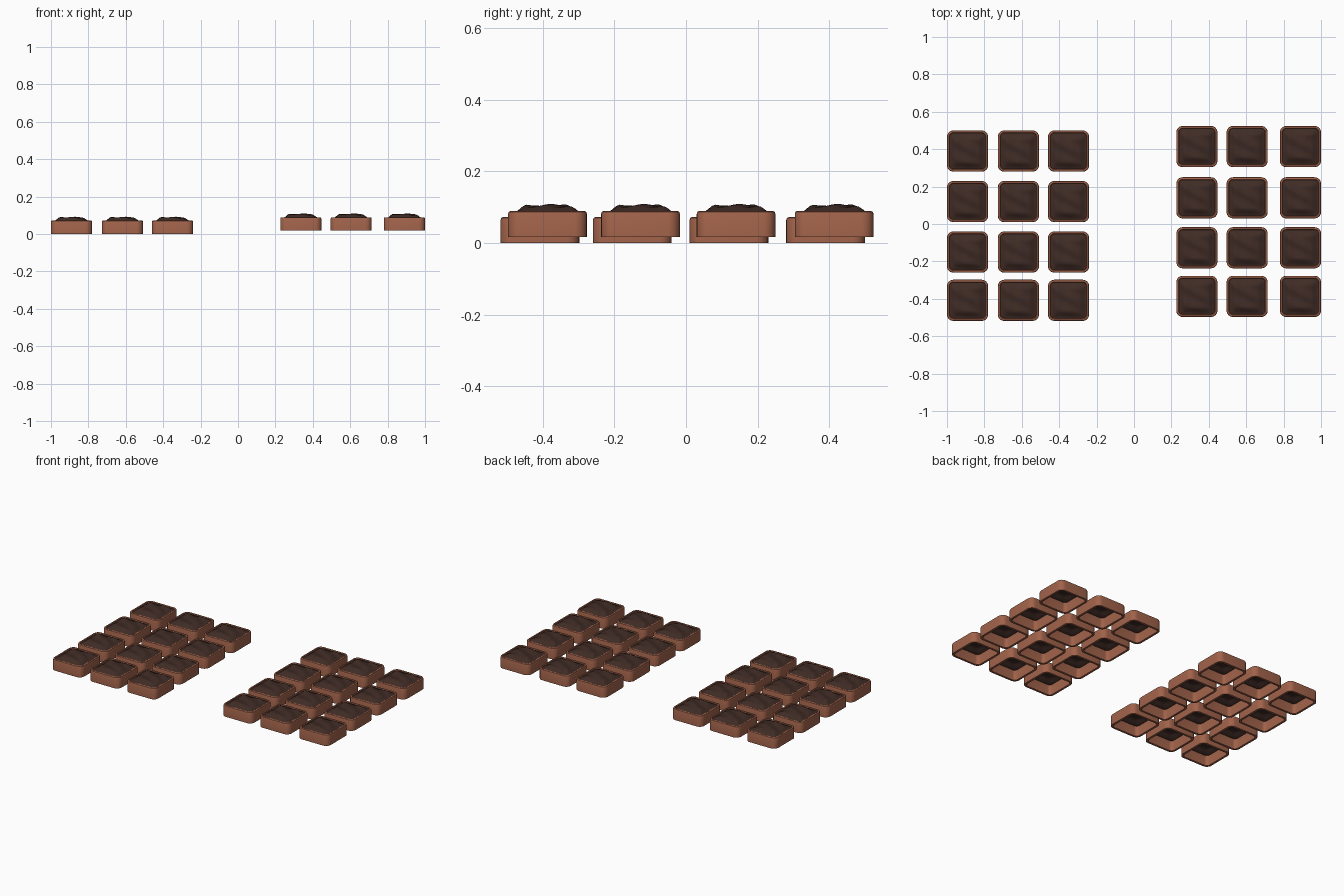
import bpy, bmesh, math

if "Cube" in bpy.data.objects:
    bpy.data.objects.remove(bpy.data.objects["Cube"])

HALF = 0.11      # half width of a tray cell
TOP = 0.072      # rim height

def material(name, col):
    m = bpy.data.materials.new(name)
    m.diffuse_color = (*col, 1)
    m.use_nodes = True
    m.node_tree.nodes["Principled BSDF"].inputs["Base Color"].default_value = m.diffuse_color
    return m

clay = material("clay", (0.36, 0.125, 0.07))
earth = material("earth", (0.05, 0.024, 0.018))

def rounded_square(h, r, per_corner=6, per_side=6):
    pts = []
    for k in range(4):
        a0 = k * math.pi / 2
        cx, cy = [(1, 1), (-1, 1), (-1, -1), (1, -1)][k]
        c = h - r
        for i in range(per_corner + 1):
            a = a0 + i / per_corner * math.pi / 2
            pts.append((cx * c + r * math.cos(a), cy * c + r * math.sin(a)))
        dx, dy = [(-1, 0), (0, -1), (1, 0), (0, 1)][k]
        x, y = pts[-1]
        for i in range(1, per_side):
            t = 2 * c * i / per_side
            pts.append((x + dx * t, y + dy * t))
    return pts

def loft(bm, rings, closed=False):
    pairs = list(zip(rings, rings[1:]))
    if closed:
        pairs.append((rings[-1], rings[0]))
    for a, b in pairs:
        n = len(a)
        for i in range(n):
            bm.faces.new((a[i], a[(i + 1) % n], b[(i + 1) % n], b[i]))

def finish(bm, name, mat):
    me = bpy.data.meshes.new(name)
    bm.to_mesh(me)
    bm.free()
    me.materials.append(mat)
    me.shade_smooth()
    me.set_sharp_from_angle(angle=math.radians(40))
    return me

# open-bottomed pot wall: (half width, corner radius, height)
bm = bmesh.new()
profile = [(HALF, .034, 0), (HALF, .034, TOP - .008), (HALF - .002, .032, TOP - .002),
           (HALF - .006, .028, TOP), (HALF - .011, .024, TOP),
           (HALF - .014, .021, TOP - .004), (HALF - .014, .021, 0)]
rings = [[bm.verts.new((x, y, z)) for x, y in rounded_square(h, r, per_side=1)]
         for h, r, z in profile]
loft(bm, rings, closed=True)
pot_mesh = finish(bm, "pot", clay)

# mounded, lumpy soil
def lumps(x, y):
    u, v = x / HALF, y / HALF
    return (.0035 * math.sin(5.5 * u + 3 * v + .6) * math.cos(4 * v - 1.5 * u)
            + .002 * math.sin(9 * v + 4 * u))

bm = bmesh.new()
rings = []
STEPS = 10
for s in range(STEPS):
    h = (HALF - .013) * (1 - s / STEPS)
    t = min(1, s / STEPS / .42)
    mound = t * t * (3 - 2 * t)
    rings.append([bm.verts.new((x, y, TOP - .005 + .0195 * mound + lumps(x, y) * min(1, t * 1.3)))
                  for x, y in rounded_square(h, h * .24)])
loft(bm, rings)
centre = bm.verts.new((0, 0, TOP + .0145 + lumps(0, 0)))
last = rings[-1]
for i in range(len(last)):
    bm.faces.new((last[i], last[(i + 1) % len(last)], centre))
soil_mesh = finish(bm, "soil", earth)

# two 3 x 4 groups: columns, rows, base height
groups = {
    "left": ([-.89, -.618, -.35], [.39, .12, -.15, -.408], 0),
    "right": ([.336, .605, .89], [.414, .14, -.127, -.387], .017),
}
for side, (xs, ys, z) in groups.items():
    for i, x in enumerate(xs):
        for j, y in enumerate(ys):
            for part, me in (("pot", pot_mesh), ("soil", soil_mesh)):
                ob = bpy.data.objects.new(f"{side}_{part}_{i}_{j}", me)
                ob.location = (x, y, z)
                bpy.context.collection.objects.link(ob)
